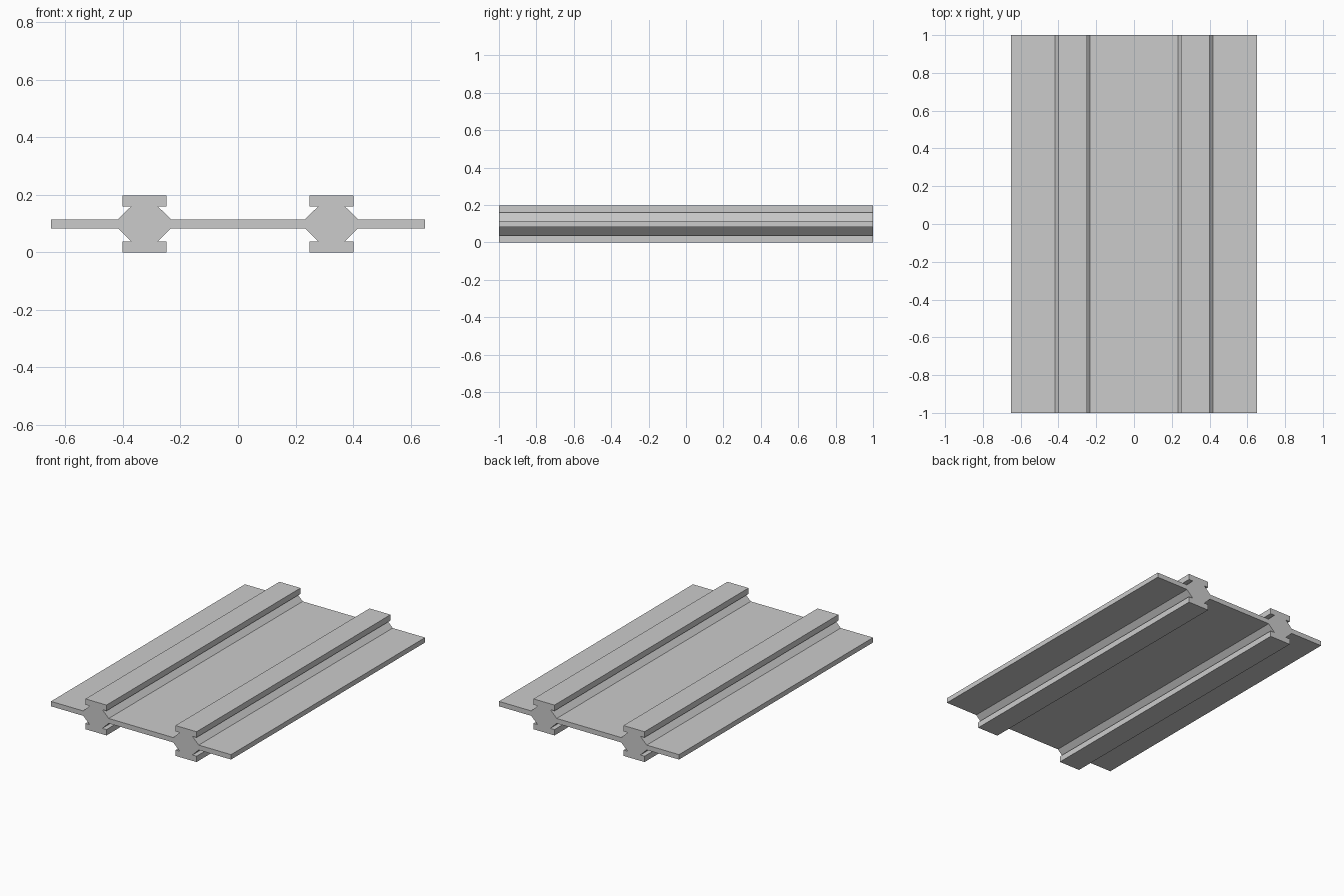
import bpy
import bmesh

cube = bpy.data.objects.get("Cube")
if cube:
    bpy.data.objects.remove(cube, do_unlink=True)

# Plain grey finish
grey = bpy.data.materials.new("light_grey")
grey.use_nodes = True
colour = (0.6, 0.6, 0.6, 1.0)
grey.diffuse_color = colour
grey.node_tree.nodes["Principled BSDF"].inputs["Base Color"].default_value = colour

LENGTH = 2.0
MID_Z = 0.099       # height of the web's centre plane
RAIL_X = 0.325      # rail centre line
WEB_HALF = 0.016
PLATE_EDGE = 0.65

# Upper quarter of a rail section: (distance from rail centre, height above mid plane)
RAIL = [(0.092, WEB_HALF), (0.046, 0.061), (0.076, 0.061), (0.076, MID_Z)]


def rail_top(centre):
    """Upper outline of one rail, running from -x to +x."""
    left = [(centre - d, h) for d, h in RAIL]
    right = [(centre + d, h) for d, h in reversed(RAIL)]
    return left + right


# Upper outline across both rails, mirrored below the mid plane
upper = ([(-PLATE_EDGE, WEB_HALF)] + rail_top(-RAIL_X)
         + rail_top(RAIL_X) + [(PLATE_EDGE, WEB_HALF)])
outline = upper + [(x, -h) for x, h in reversed(upper)]

# Extrude the section along the length
bm = bmesh.new()
section = bm.faces.new([bm.verts.new((x, -LENGTH / 2, MID_Z + h)) for x, h in outline])
extruded = bmesh.ops.extrude_face_region(bm, geom=[section], use_keep_orig=True)
far_end = [v for v in extruded["geom"] if isinstance(v, bmesh.types.BMVert)]
bmesh.ops.translate(bm, verts=far_end, vec=(0, LENGTH, 0))
bmesh.ops.recalc_face_normals(bm, faces=bm.faces)

mesh = bpy.data.meshes.new("double_rail_panel")
bm.to_mesh(mesh)
bm.free()
mesh.materials.append(grey)
panel = bpy.data.objects.new("double_rail_panel", mesh)
bpy.context.collection.objects.link(panel)
